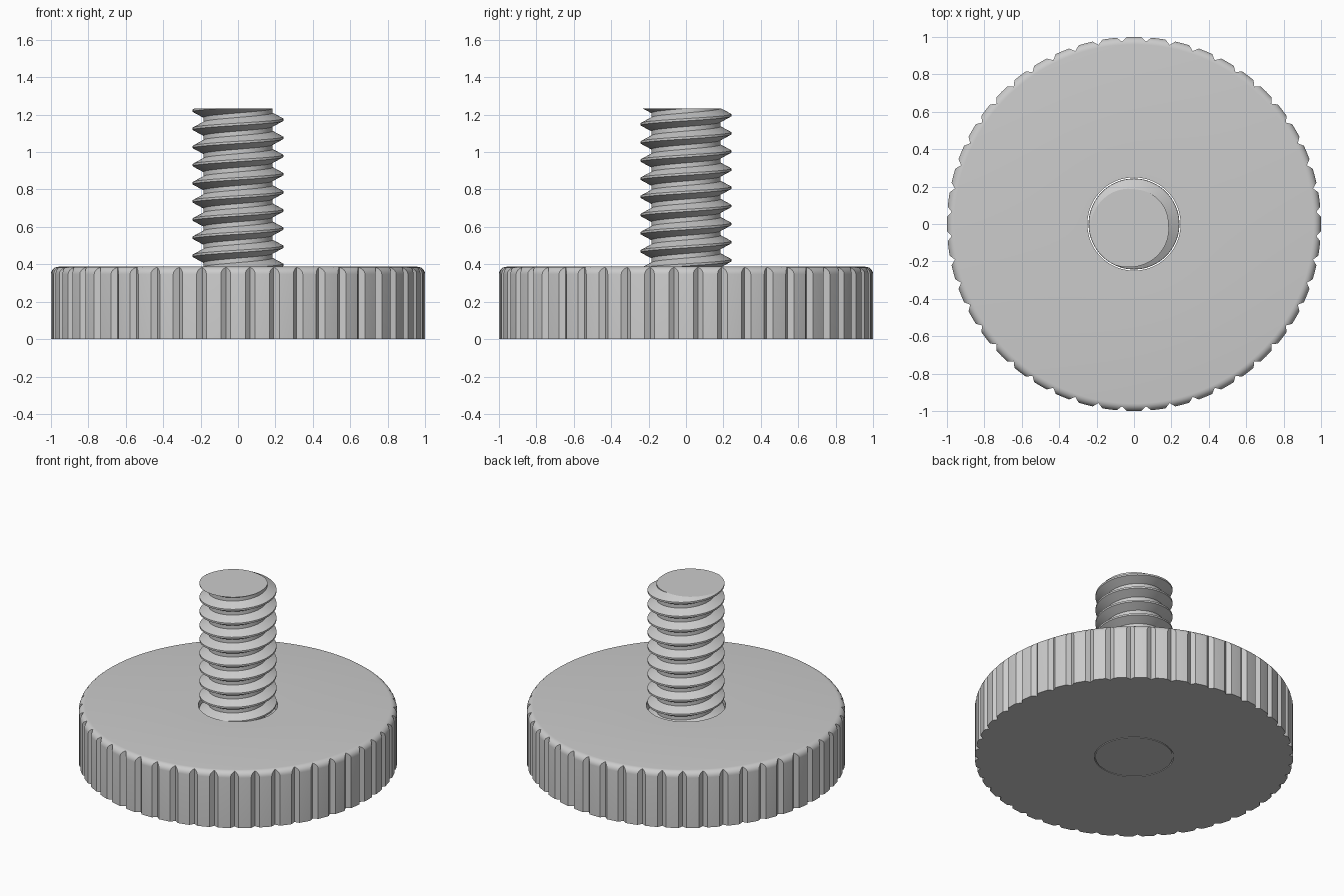
import bpy, bmesh, math

cube = bpy.data.objects.get("Cube")
if cube:
    bpy.data.objects.remove(cube, do_unlink=True)

HEAD_H, HOLE_R = 0.387, 0.249
GROOVES, GROOVE_W, GROOVE_D = 48, 0.027, 0.024
TOP, PITCH, ROOT_R, CREST_R = 1.233, 0.097, 0.185, 0.242
CREST_Z = 1.173          # height of a crest on the +x side
SHANK_TOP = 0.33

steel = bpy.data.materials.new("plain grey")
steel.use_nodes = True
grey = (0.6, 0.6, 0.6, 1)
steel.diffuse_color = grey
steel.node_tree.nodes["Principled BSDF"].inputs["Base Color"].default_value = grey


def finish(bm, name, smooth=True):
    bmesh.ops.recalc_face_normals(bm, faces=bm.faces)
    mesh = bpy.data.meshes.new(name)
    bm.to_mesh(mesh)
    bm.free()
    mesh.materials.append(steel)
    obj = bpy.data.objects.new(name, mesh)
    bpy.context.collection.objects.link(obj)
    if smooth:
        bpy.ops.object.select_all(action="DESELECT")
        obj.select_set(True)
        bpy.context.view_layer.objects.active = obj
        bpy.ops.object.shade_smooth_by_angle(angle=math.radians(25))
    return obj


def lathe(profile, steps):
    """Revolve a closed (radius, height) outline around z."""
    bm = bmesh.new()
    rings = []
    for i in range(steps):
        a = math.tau * i / steps
        rings.append([bm.verts.new((r * math.cos(a), r * math.sin(a), z)) for r, z in profile])
    n = len(profile)
    for i in range(steps):
        p, q = rings[i], rings[(i + 1) % steps]
        for j in range(n):
            k = (j + 1) % n
            bm.faces.new((p[j], q[j], q[k], p[k]))
    return bm


# Round head with a rolled top edge and a through hole
fillet = 0.04
outline = [(HOLE_R, 0), (1, 0)]
for i in range(7):
    a = math.pi / 2 * i / 6
    outline.append((1 - fillet + fillet * math.cos(a), HEAD_H - fillet + fillet * math.sin(a)))
outline.append((HOLE_R, HEAD_H))
head = finish(lathe(outline, GROOVES * 4), "knurled_head", smooth=False)

# V-shaped grip grooves cut around the rim
bm = bmesh.new()
for k in range(GROOVES):
    a = math.tau * (k + 0.5) / GROOVES
    c, s = math.cos(a), math.sin(a)
    section = [(1 - GROOVE_D, 0), (1 + GROOVE_D, 2 * GROOVE_W), (1 + GROOVE_D, -2 * GROOVE_W)]
    low, high = [[bm.verts.new((r * c - t * s, r * s + t * c, z)) for r, t in section]
                 for z in (-0.1, HEAD_H + 0.1)]
    bm.faces.new(low[::-1])
    bm.faces.new(high)
    for i in range(3):
        j = (i + 1) % 3
        bm.faces.new((low[i], low[j], high[j], high[i]))
cutter = finish(bm, "groove_cutter", smooth=False)
cutter.hide_render = True

cut = head.modifiers.new("grooves", "BOOLEAN")
cut.operation, cut.solver, cut.object = "DIFFERENCE", "EXACT", cutter
bpy.ops.object.select_all(action="DESELECT")
head.select_set(True)
bpy.context.view_layer.objects.active = head
bpy.ops.object.modifier_apply(modifier=cut.name)
bpy.data.objects.remove(cutter, do_unlink=True)
bpy.ops.object.shade_smooth_by_angle(angle=math.radians(25))

# Plain shank filling the hole
bm = bmesh.new()
bmesh.ops.create_cone(bm, cap_ends=True, segments=96, radius1=0.243, radius2=0.243, depth=SHANK_TOP)
bmesh.ops.translate(bm, verts=bm.verts, vec=(0, 0, SHANK_TOP / 2))
finish(bm, "shank")

# Right-handed screw thread, trimmed flat at both ends
crest, root = 0.006, 0.012
tooth = [(CREST_R, -crest), (CREST_R, crest),
         (ROOT_R, PITCH / 2 - root), (ROOT_R, PITCH / 2 + root)]
turns, steps = 13, 72
bm = bmesh.new()
columns = []
for i in range(steps):
    a = math.tau * i / steps
    base = CREST_Z + PITCH * (i / steps + 2 - turns)
    columns.append([bm.verts.new((r * math.cos(a), r * math.sin(a), base + PITCH * t + dz))
                    for t in range(turns) for r, dz in tooth])
rows = turns * len(tooth)
for i in range(steps):
    shift = len(tooth) if i == steps - 1 else 0
    p, q = columns[i], columns[(i + 1) % steps]
    for j in range(rows - 1 - shift):
        bm.faces.new((p[j], q[j + shift], q[j + 1 + shift], p[j + 1]))
for z, up in ((TOP, 1), (SHANK_TOP - 0.02, -1)):
    geom = bm.verts[:] + bm.edges[:] + bm.faces[:]
    bmesh.ops.bisect_plane(bm, geom=geom, plane_co=(0, 0, z), plane_no=(0, 0, up), clear_outer=True)
    rim = [e for e in bm.edges if e.is_boundary and all(abs(v.co.z - z) < 1e-4 for v in e.verts)]
    bmesh.ops.edgeloop_fill(bm, edges=rim)
finish(bm, "threaded_rod")
